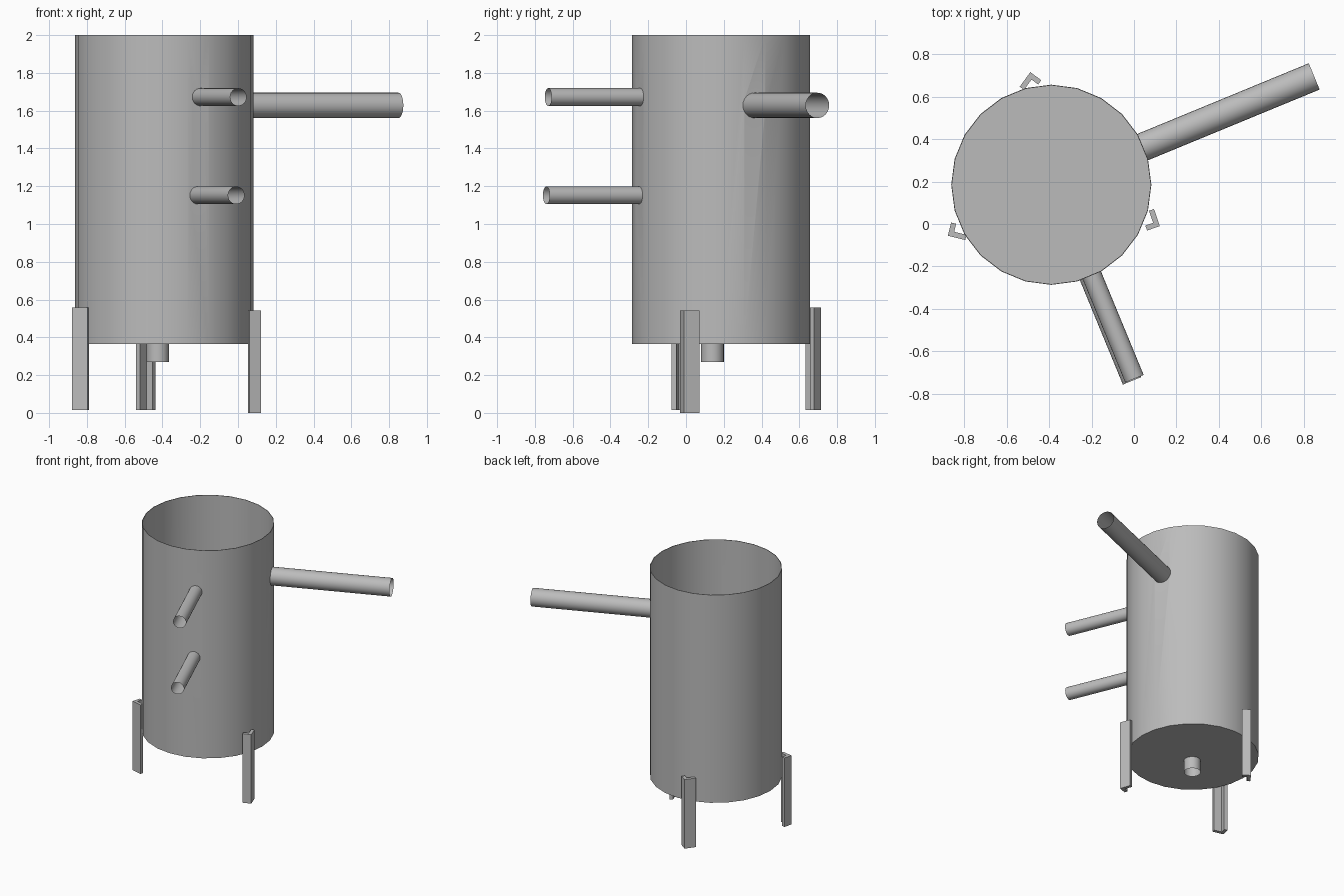
import bpy, bmesh
from math import radians, pi
from mathutils import Matrix, Vector

default = bpy.data.objects.get("Cube")
if default:
    bpy.data.objects.remove(default, do_unlink=True)

# One plain metal for the whole vessel
metal = bpy.data.materials.new("grey_metal")
metal.use_nodes = True
GREY = (0.5, 0.5, 0.5, 1)
metal.diffuse_color = GREY
metal.node_tree.nodes["Principled BSDF"].inputs["Base Color"].default_value = GREY

CENTRE = Vector((-0.39, 0.185, 0))
RADIUS, BASE, TOP = 0.472, 0.365, 2.0


def finish(bm, name):
    bmesh.ops.recalc_face_normals(bm, faces=bm.faces)
    mesh = bpy.data.meshes.new(name)
    bm.to_mesh(mesh)
    bm.free()
    obj = bpy.data.objects.new(name, mesh)
    bpy.context.collection.objects.link(obj)
    mesh.materials.append(metal)
    return obj


def activate(obj):
    bpy.ops.object.select_all(action='DESELECT')
    obj.select_set(True)
    bpy.context.view_layer.objects.active = obj


def smooth(obj):
    activate(obj)
    bpy.ops.object.shade_smooth_by_angle(angle=radians(30))


def tube(name, start, end, radius, caps=False, sides=24):
    """Cylinder between two points, open or capped."""
    axis = end - start
    bm = bmesh.new()
    bmesh.ops.create_cone(bm, cap_ends=caps, segments=sides, radius1=radius,
                          radius2=radius, depth=axis.length)
    turn = axis.to_track_quat('Z', 'Y').to_matrix().to_4x4()
    bm.transform(Matrix.Translation((start + end) / 2) @ turn)
    return finish(bm, name)


def polar(angle, dist, z):
    turn = Matrix.Rotation(radians(angle), 3, 'Z')
    return CENTRE + turn @ Vector((dist, 0, 0)) + Vector((0, 0, z))


# Tank: thin open-topped shell with a floor
bm = bmesh.new()
bmesh.ops.create_cone(bm, cap_ends=True, segments=24, radius1=RADIUS,
                      radius2=RADIUS, depth=TOP - BASE)
bm.transform(Matrix.Translation(CENTRE + Vector((0, 0, (TOP + BASE) / 2))))
bm.normal_update()
lid = [f for f in bm.faces if f.normal.z > 0.9]
bmesh.ops.delete(bm, geom=lid, context='FACES_ONLY')
tank = finish(bm, "tank")
tank.data.update()
shell = tank.modifiers.new("shell", 'SOLIDIFY')
shell.thickness = 0.004
shell.offset = -1
activate(tank)
bpy.ops.object.modifier_apply(modifier=shell.name)

# Radial pipes: name, angle, tip distance, height, radius, sideways shift
PIPES = [
    ("outlet_pipe", 22.4, 1.341, 1.628, 0.067, 0),
    ("upper_inlet_pipe", -67.6, 0.995, 1.672, 0.047, 0.014),
    ("lower_inlet_pipe", -67.6, 1.0, 1.152, 0.047, 0),
]
for name, angle, reach, z, r, shift in PIPES:
    side = Matrix.Rotation(radians(angle + 90), 3, 'Z') @ Vector((shift, 0, 0))
    root = polar(angle, RADIUS - 0.007, z) + side
    tip = polar(angle, reach, z) + side
    smooth(tube(name, root, tip, r))
    # Opening in the tank wall
    cutter = tube("hole_cutter", polar(angle, 0.3, z) + side,
                  polar(angle, 0.6, z) + side, r - 0.001, caps=True)
    cut = tank.modifiers.new("hole", 'BOOLEAN')
    cut.operation = 'DIFFERENCE'
    cut.solver = 'EXACT'
    cut.object = cutter
    activate(tank)
    bpy.ops.object.modifier_apply(modifier=cut.name)
    bpy.data.objects.remove(cutter, do_unlink=True)
smooth(tank)

# Drain stub under the floor
drain = Vector((-0.425, 0.14, 0))
smooth(tube("drain_stub", drain + Vector((0, 0, 0.27)),
            drain + Vector((0, 0, BASE)), 0.06))

# Angle-iron legs: outer corner, direction of the long flange, foot height
LONG, SHORT, THICK, LEG_HEIGHT = 0.085, 0.064, 0.025, 0.543
LEGS = [
    ("front_right_leg", -0.878, -0.055, -14, 0.014),
    ("front_left_leg", 0.122, -0.01, 109, 0.0),
    ("back_leg", -0.489, 0.716, 234, 0.014),
]
PROFILE = [(0, 0), (LONG, 0), (LONG, THICK), (THICK, THICK),
           (THICK, SHORT), (0, SHORT)]
for name, x, y, angle, foot in LEGS:
    bm = bmesh.new()
    face = bm.faces.new([bm.verts.new((u, v, 0)) for u, v in PROFILE])
    grown = bmesh.ops.extrude_face_region(bm, geom=[face])["geom"]
    bmesh.ops.translate(bm, vec=(0, 0, LEG_HEIGHT),
                        verts=[g for g in grown if isinstance(g, bmesh.types.BMVert)])
    bm.transform(Matrix.Translation((x, y, foot)) @ Matrix.Rotation(radians(angle), 4, 'Z'))
    finish(bm, name)
